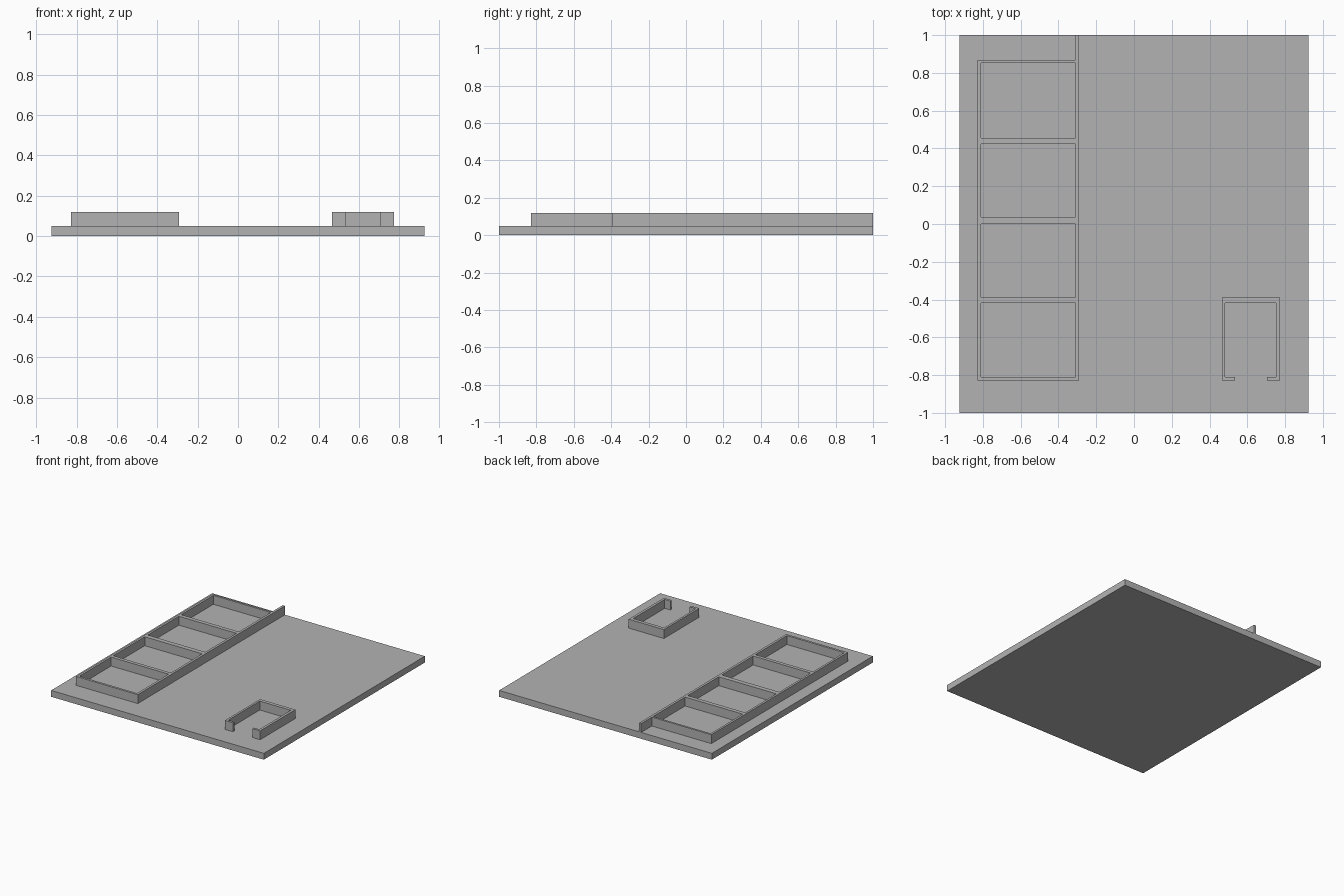
import bpy

# Remove the default cube
cube = bpy.data.objects.get("Cube")
if cube:
    bpy.data.objects.remove(cube, do_unlink=True)

# Single grey material
GREY = (0.45, 0.45, 0.45, 1)
grey = bpy.data.materials.new("plain grey")
grey.use_nodes = True
grey.diffuse_color = GREY
grey.node_tree.nodes["Principled BSDF"].inputs["Base Color"].default_value = GREY

PLATE_TOP, WALL_TOP = 0.05, 0.12


def rect(x0, x1, y0, y1):
    return [(x0, y0), (x1, y0), (x1, y1), (x0, y1)]


def extrude_plan(name, loops, z0, z1):
    """Extrude a flat outline, with later loops as holes, from z0 to z1."""
    curve = bpy.data.curves.new(name + "_plan", "CURVE")
    curve.dimensions = "2D"
    curve.fill_mode = "BOTH"
    curve.extrude = (z1 - z0) / 2
    for loop in loops:
        spline = curve.splines.new("POLY")
        spline.points.add(len(loop) - 1)
        for point, (x, y) in zip(spline.points, loop):
            point.co = (x, y, 0, 1)
        spline.use_cyclic_u = True
    obj = bpy.data.objects.new(name, curve)
    bpy.context.collection.objects.link(obj)
    obj.location.z = (z0 + z1) / 2
    bpy.ops.object.select_all(action="DESELECT")
    obj.select_set(True)
    bpy.context.view_layer.objects.active = obj
    bpy.ops.object.convert(target="MESH")
    obj = bpy.context.object
    obj.name = name
    obj.data.materials.clear()
    obj.data.materials.append(grey)
    bpy.ops.object.shade_flat()
    return obj


# Ground plate
extrude_plan("base_plate", [rect(-0.925, 0.925, -1, 1)], 0, PLATE_TOP)

# Row of four rooms; the corridor wall runs on to the rear edge
row_outline = [(-0.828, -0.828), (-0.292, -0.828), (-0.292, 1.0),
               (-0.311, 1.0), (-0.311, 0.868), (-0.828, 0.868)]
room_spans = [(-0.81, -0.418), (-0.39, 0.0), (0.037, 0.423), (0.455, 0.852)]
rooms = [rect(-0.811, -0.311, y0, y1) for y0, y1 in room_spans]
extrude_plan("room_row_walls", [row_outline] + rooms, PLATE_TOP, WALL_TOP)

# Small separate room with a doorway at the front
hut_outline = [(0.535, -0.828), (0.465, -0.828), (0.465, -0.39), (0.772, -0.39),
               (0.772, -0.828), (0.704, -0.828), (0.704, -0.81), (0.752, -0.81),
               (0.752, -0.418), (0.482, -0.418), (0.482, -0.81), (0.535, -0.81)]
extrude_plan("small_room_walls", [hut_outline], PLATE_TOP, WALL_TOP)
